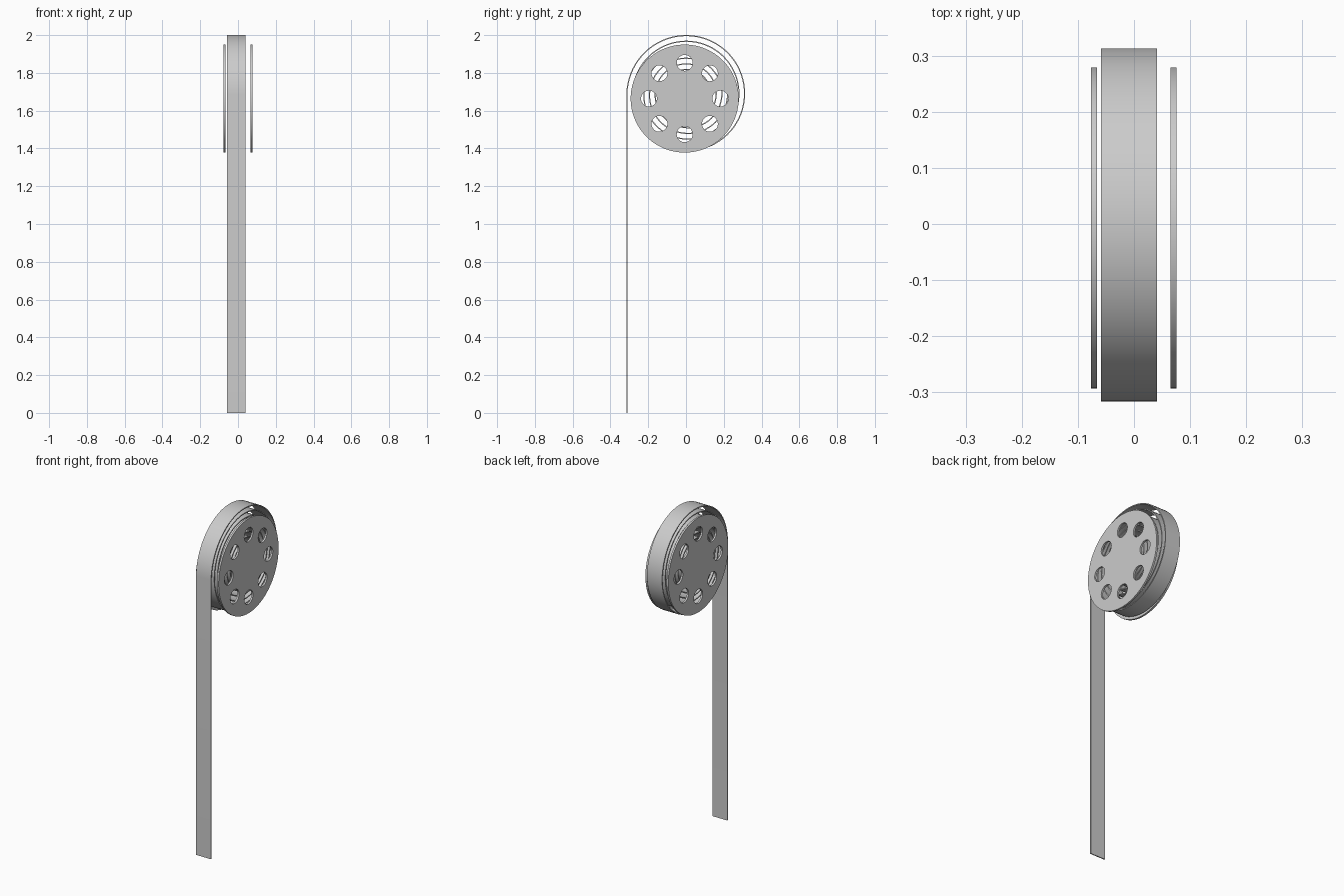
import bpy, bmesh, math

if "Cube" in bpy.data.objects:
    bpy.data.objects.remove(bpy.data.objects["Cube"])

CY, CZ = -0.007, 1.664          # reel disc centre
R_DISC, R_RING, R_HOLE = 0.286, 0.189, 0.042
SY, SZ = 0.006, 1.686           # centre of the wound strip


def finish(name, bm):
    bmesh.ops.recalc_face_normals(bm, faces=bm.faces)
    me = bpy.data.meshes.new(name)
    bm.to_mesh(me)
    bm.free()
    ob = bpy.data.objects.new(name, me)
    bpy.context.collection.objects.link(ob)
    bpy.ops.object.select_all(action='DESELECT')
    ob.select_set(True)
    bpy.context.view_layer.objects.active = ob
    bpy.ops.object.shade_smooth_by_angle(angle=math.radians(30))
    return ob


# Perforated side discs: filled 2D curve with round holes, extruded along x
def ring(cu, cy, cz, r, n):
    sp = cu.splines.new('POLY')
    sp.points.add(n - 1)
    for i, p in enumerate(sp.points):
        a = math.tau * i / n
        p.co = (cy + r * math.cos(a), cz + r * math.sin(a), 0, 1)
    sp.use_cyclic_u = True


def disc(name, x):
    cu = bpy.data.curves.new(name, 'CURVE')
    cu.dimensions = '2D'
    cu.fill_mode = 'BOTH'
    cu.extrude = 0.0055
    ring(cu, 0, 0, R_DISC, 96)
    for k in range(8):
        a = math.tau * k / 8
        ring(cu, R_RING * math.cos(a), R_RING * math.sin(a), R_HOLE, 32)
    tmp = bpy.data.objects.new(name + "_outline", cu)
    bpy.context.collection.objects.link(tmp)
    bpy.context.view_layer.update()
    me = bpy.data.meshes.new_from_object(tmp.evaluated_get(bpy.context.evaluated_depsgraph_get()))
    bm = bmesh.new()
    bm.from_mesh(me)
    bpy.data.objects.remove(tmp)
    bmesh.ops.remove_doubles(bm, verts=bm.verts, dist=1e-5)
    # local (x, y, z) -> world (y, z, x)
    for v in bm.verts:
        v.co = (x + v.co.z, CY + v.co.x, CZ + v.co.y)
    finish(name, bm)


disc("left_disc", -0.0715)
disc("right_disc", 0.0705)

# Strip: hangs straight down, then winds over the top into a spiral
T, PITCH, R0 = 0.006, 0.030, 0.319
path = [(SY - R0, 0.0, -1, 0)]
turns, steps = 9.5, 72
for i in range(int(turns * steps) + 1):
    t = i / steps
    r = R0 - PITCH * t
    a = math.pi - math.tau * t
    c, s = math.cos(a), math.sin(a)
    path.append((SY + r * c, SZ + r * s, c, s))

bm = bmesh.new()
prev = None
for y, z, ny, nz in path:
    sec = [bm.verts.new((x, y + k * ny * T / 2, z + k * nz * T / 2))
           for x, k in ((-0.059, -1), (0.041, -1), (0.041, 1), (-0.059, 1))]
    if prev:
        for j in range(4):
            bm.faces.new((prev[j], prev[(j + 1) % 4], sec[(j + 1) % 4], sec[j]))
    else:
        bm.faces.new(sec)
    prev = sec
bm.faces.new(prev)
finish("wound_strip", bm)
